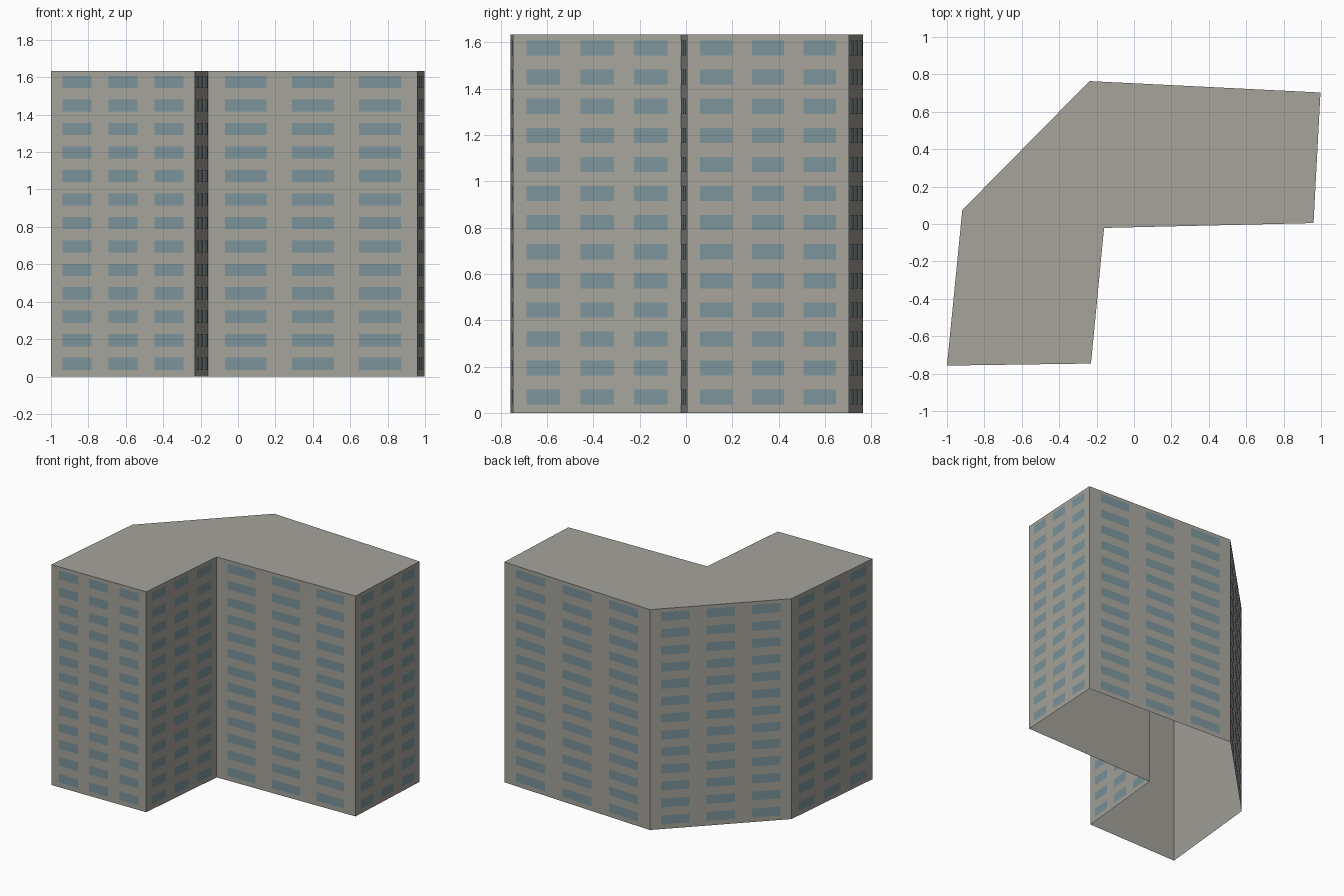
import bpy
import bmesh
from mathutils import Vector

cube = bpy.data.objects.get("Cube")
if cube:
    bpy.data.objects.remove(cube)


def make_material(name, rgb):
    mat = bpy.data.materials.new(name)
    mat.use_nodes = True
    colour = (*rgb, 1)
    mat.diffuse_color = colour
    mat.node_tree.nodes["Principled BSDF"].inputs["Base Color"].default_value = colour
    return mat


def make_object(name, bm, mat):
    mesh = bpy.data.meshes.new(name)
    bm.to_mesh(mesh)
    bm.free()
    mesh.materials.append(mat)
    obj = bpy.data.objects.new(name, mesh)
    bpy.context.scene.collection.objects.link(obj)
    return obj


concrete = make_material("warm grey concrete", (0.38, 0.37, 0.33))
glass = make_material("blue grey glass", (0.20, 0.296, 0.328))

HEIGHT = 1.633
FLOORS = 13
OFFSET = 0.002
UP = Vector((0, 0, 1))

# Angled floor plan, counter-clockwise from the front left corner
plan = [Vector((x, y, 0)) for x, y in (
    (-1, -0.757), (-0.23, -0.746), (-0.16, -0.021), (0.96, 0.005),
    (0.997, 0.703), (-0.238, 0.764), (-0.918, 0.075))]
walls = list(zip(plan, plan[1:] + plan[:1]))

# Building shell: walls and flat roof, open underneath
bm = bmesh.new()
base = [bm.verts.new(p) for p in plan]
top = [bm.verts.new(p + UP * HEIGHT) for p in plan]
for i in range(len(plan)):
    j = (i + 1) % len(plan)
    bm.faces.new((base[i], base[j], top[j], top[i]))
bm.faces.new(top)
make_object("building_shell", bm, concrete)

# Window panes: three per wall on every floor
pitch = HEIGHT / FLOORS
for number, (start, end) in enumerate(walls, 1):
    bm = bmesh.new()
    along = end - start
    outward = along.cross(UP).normalized() * OFFSET
    for floor in range(FLOORS):
        low, high = (floor + 0.28) * pitch, (floor + 0.8) * pitch
        for column in range(3):
            left = 0.08 + 0.32 * column
            corners = ((left, low), (left + 0.2, low), (left + 0.2, high), (left, high))
            bm.faces.new([bm.verts.new(start + along * t + UP * z + outward)
                          for t, z in corners])
    make_object(f"wall_{number}_windows", bm, glass)
